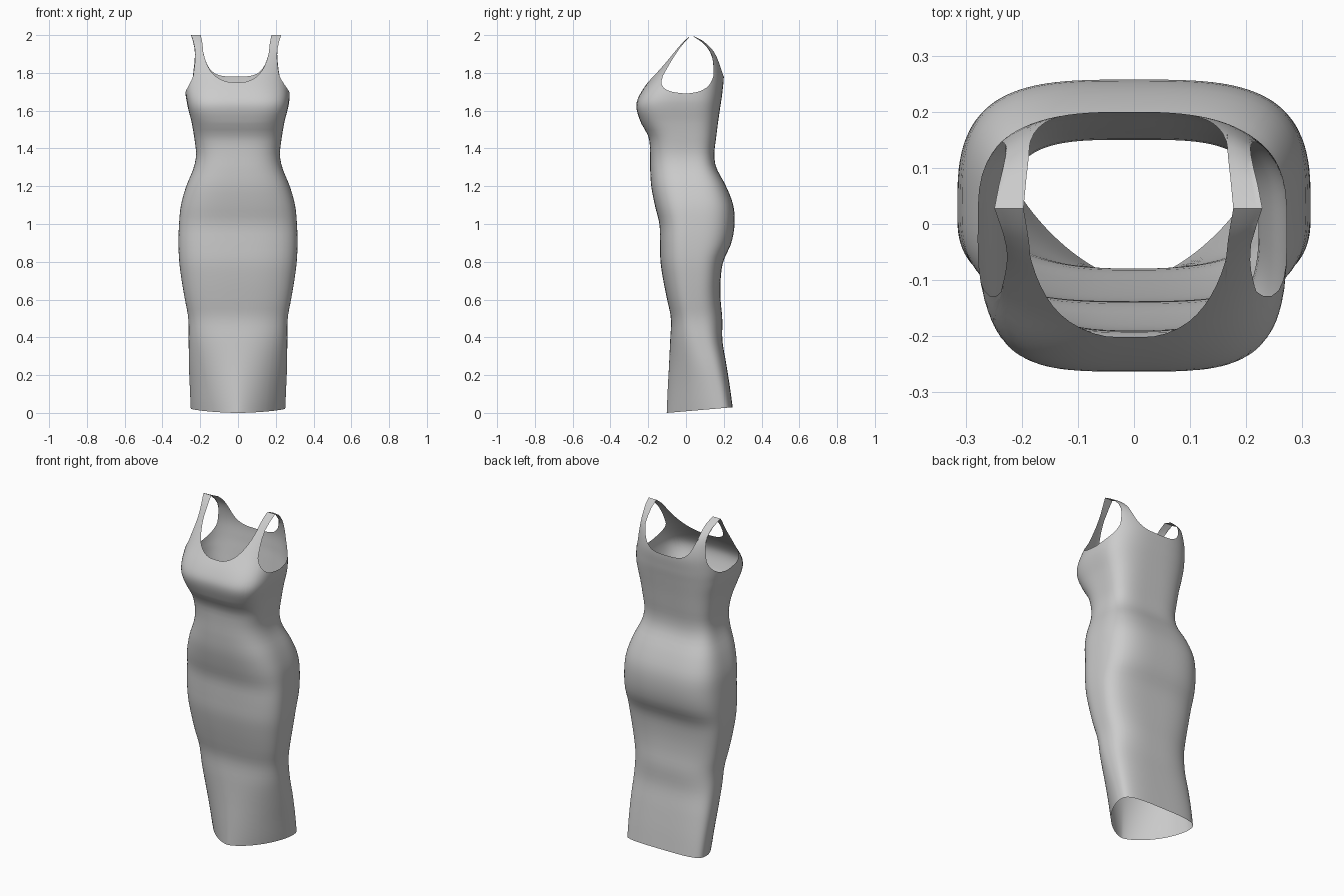
import bpy, bmesh, math

if "Cube" in bpy.data.objects:
    bpy.data.objects.remove(bpy.data.objects["Cube"])

# Body sections: height, half width, front y, side seam y, back y
SECTIONS = [
    (0.00, .250, -.102, .170, .247), (0.12, .255, -.097, .145, .232),
    (0.25, .260, -.090, .110, .213), (0.38, .261, -.084, .075, .193),
    (0.50, .263, -.080, .048, .192), (0.60, .281, -.100, .035, .183),
    (0.70, .298, -.120, .030, .183), (0.80, .311, -.135, .025, .197),
    (0.90, .315, -.138, .020, .240), (1.00, .312, -.141, .020, .257),
    (1.10, .302, -.165, .020, .250), (1.20, .274, -.184, .015, .212),
    (1.30, .234, -.190, .005, .160), (1.37, .222, -.190, .000, .150),
    (1.46, .232, -.198, .000, .160), (1.54, .246, -.240, .000, .170),
    (1.63, .268, -.263, .000, .183), (1.70, .276, -.236, .003, .193),
    (1.80, .272, -.163, .012, .199), (1.90, .268, -.082, .025, .172),
    (1.95, .276, -.035, .028, .125), (1.98, .286, -.001, .028, .080),
    (2.00, .295, .028, .028, .028)]
# Squareness of the section: height, front, back
SQUARE = [(0, 1.55, 3.6), (.25, 1.9, 3.3), (.5, 2.6, 3), (.75, 2.8, 3.4), (1.0, 2.8, 3.4),
          (1.35, 2.9, 3.6), (1.5, 3.3, 3.4), (1.62, 3.8, 3.1), (1.78, 2.8, 2.8), (2, 2.8, 2.8)]
YOKE = 1.53                     # height where the columns start to follow the openings

# Neckline (x, z) and armhole (depth ratio, z) outlines
NECK = {-1: [(0, 1.75), (.05, 1.753), (.10, 1.775), (.135, 1.81), (.16, 1.86), (.176, 1.92), (.187, 2)],
        1: [(0, 1.78), (.06, 1.782), (.105, 1.793), (.14, 1.822), (.163, 1.87), (.178, 1.93), (.187, 2)]}
ARM = [(.75, 2), (.75, 1.94), (.74, 1.87), (.72, 1.79), (.60, 1.733), (.36, 1.702), (0, 1.69)]
N_NECK, N_STRAP, N_ARM = 14, 4, 14


def spline(points, u):
    """Catmull-Rom point at u in 0..len-1."""
    i = min(int(u), len(points) - 2)
    t = u - i
    p = [points[max(0, min(len(points) - 1, i + k))] for k in (-1, 0, 1, 2)]
    return [.5 * (2 * b + (c - a) * t + (2 * a - 5 * b + 4 * c - d) * t * t
                  + (3 * b - a - 3 * c + d) * t ** 3) for a, b, c, d in zip(*p)]


def sample(table, z):
    """Smooth values of a table at height z."""
    z = max(0, min(2, z))
    for i in range(len(table) - 1):
        a, b = table[i], table[i + 1]
        if z <= b[0]:
            lo, hi = table[max(0, i - 1)], table[min(len(table) - 1, i + 2)]
            h = b[0] - a[0]
            t = (z - a[0]) / h
            out = []
            for k in range(1, len(a)):
                m0 = (b[k] - lo[k]) / (b[0] - lo[0]) * h
                m1 = (hi[k] - a[k]) / (hi[0] - a[0]) * h
                out.append((2*t**3 - 3*t*t + 1) * a[k] + (t**3 - 2*t*t + t) * m0
                           + (3*t*t - 2*t**3) * b[k] + (t**3 - t*t) * m1)
            return out


def power(z, back):
    return 2 / sample(SQUARE, z)[1 if back > 0 else 0]


def surface(angle, z, side, back):
    """Point on the body; angle 0 is the centre line, pi/2 the side seam."""
    hx, yf, ys, yb = sample(SECTIONS, z)
    p = power(z, back)
    x = side * hx * max(0, math.sin(angle)) ** p
    depth = max(0, math.cos(angle)) ** p if angle < math.pi / 2 - 1e-6 else 0
    y = ys + ((yb if back > 0 else yf) - ys) * depth
    shift = -.01 * max(0, min(1, (z - 1.65) / .15))
    hem = .03 * max(0, 1 - z / .4) * max(0, (y + .1) / .35)
    return (x + shift, y, z + hem)


def columns(back):
    """Base angle, top angle and top height for each column of one quarter."""
    cols = []
    a_neck, a_arm = math.radians(41), math.radians(44)
    for i in range(N_NECK + 1):
        x, z = spline(NECK[back], i / N_NECK * (len(NECK[back]) - 1))
        z = min(z, 2)
        ratio = max(0, min(1, x / sample(SECTIONS, z)[0]))
        cols.append((a_neck * i / N_NECK, math.asin(ratio ** (1 / power(z, back))), z))
    neck_top = cols[-1][1]
    arm_top = math.acos(ARM[0][0] ** (1 / power(2, back)))
    for i in range(1, N_STRAP):
        f = i / N_STRAP
        cols.append((a_neck + (a_arm - a_neck) * f, neck_top + (arm_top - neck_top) * f, 2))
    for i in range(N_ARM + 1):
        r, z = spline(ARM, i / N_ARM * (len(ARM) - 1))
        z = min(z, 2)
        top = math.acos(max(0, min(1, r)) ** (1 / power(z, back)))
        cols.append((a_arm + (math.pi / 2 - a_arm) * i / N_ARM, top, z))
    return cols


# Dress: four mirrored quarters welded at the centre lines, seams and shoulders
bm = bmesh.new()
LOW, HIGH = 50, 18
for side in (-1, 1):
    for back in (-1, 1):
        grid = []
        for base, top, ztop in columns(back):
            col = [bm.verts.new(surface(base, YOKE * j / LOW, side, back)) for j in range(LOW)]
            for j in range(HIGH + 1):
                f = j / HIGH
                col.append(bm.verts.new(surface(base + (top - base) * f,
                                                YOKE + (ztop - YOKE) * f, side, back)))
            grid.append(col)
        for a, b in zip(grid, grid[1:]):
            for j in range(LOW + HIGH):
                quad = [a[j], b[j], b[j + 1], a[j + 1]]
                bm.faces.new(quad if side * back < 0 else quad[::-1])
bmesh.ops.remove_doubles(bm, verts=bm.verts, dist=.0004)

mesh = bpy.data.meshes.new("dress")
bm.to_mesh(mesh)
bm.free()
dress = bpy.data.objects.new("dress", mesh)
bpy.context.collection.objects.link(dress)
grey = bpy.data.materials.new("grey fabric")
grey.diffuse_color = (.6, .6, .6, 1)
grey.use_nodes = True
grey.node_tree.nodes["Principled BSDF"].inputs["Base Color"].default_value = grey.diffuse_color
mesh.materials.append(grey)
bpy.context.view_layer.objects.active = dress
dress.select_set(True)
bpy.ops.object.shade_smooth_by_angle(angle=math.radians(60))
